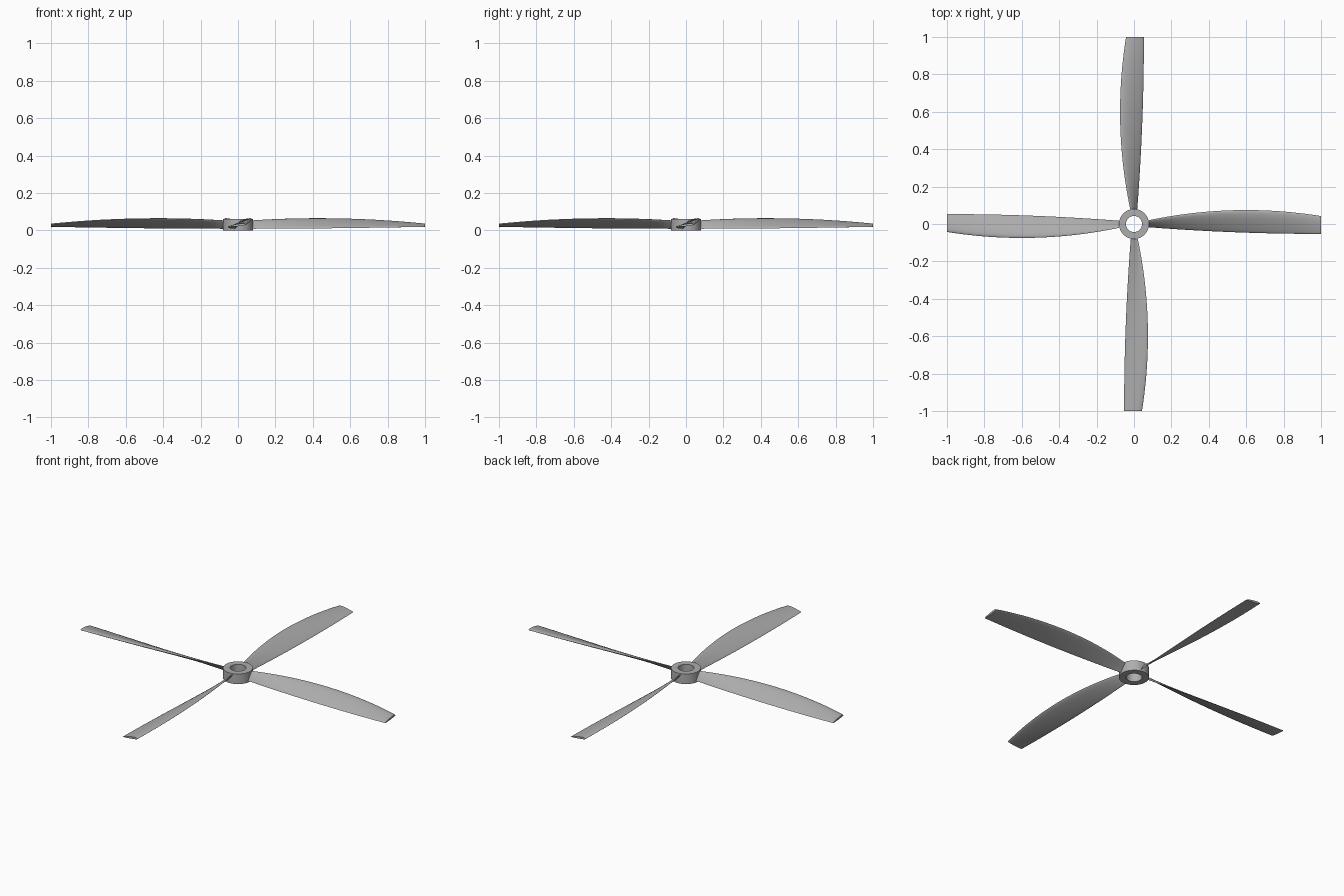
import bpy, bmesh, math
from mathutils import Matrix, Vector

cube = bpy.data.objects.get("Cube")
if cube:
    bpy.data.objects.remove(cube, do_unlink=True)

BLADES, SPAN, AROUND = 4, 32, 10
ROOT, TIP = 0.06, 1.0
HUB_OUT, HUB_IN, HUB_TOP = 0.08, 0.043, 0.06

grey = bpy.data.materials.new("grey metal")
grey.use_nodes = True
colour = (0.42, 0.42, 0.42, 1)
grey.diffuse_color = colour
grey.node_tree.nodes["Principled BSDF"].inputs["Base Color"].default_value = colour


def finish(name, bm):
    bmesh.ops.recalc_face_normals(bm, faces=bm.faces)
    mesh = bpy.data.meshes.new(name)
    bm.to_mesh(mesh)
    bm.free()
    mesh.materials.append(grey)
    obj = bpy.data.objects.new(name, mesh)
    bpy.context.collection.objects.link(obj)
    bpy.ops.object.select_all(action="DESELECT")
    obj.select_set(True)
    bpy.context.view_layer.objects.active = obj
    bpy.ops.object.shade_smooth_by_angle(angle=math.radians(35))
    return obj


def section(r):
    """Closed aerofoil outline at radius r: high leading edge, low trailing edge."""
    lead = Vector((r, 0.0745 - 0.2 * (r - 0.6) ** 2, 0.063 - 0.088 * (r - 0.4) ** 2))
    trail = Vector((r, -0.053 + 0.042 * (1 - r) ** 2, 0.009 + 0.011 * r * r))
    chord = lead - trail
    up = Vector((0, -chord.z, chord.y))
    points = []
    for i in range(2 * AROUND):
        a = math.pi * i / AROUND
        u = (1 - math.cos(a)) / 2
        thick = math.sin(a) * (0.10 if i < AROUND else 0.045)
        # fuller toward the leading edge, thin at the trailing edge
        points.append(trail + chord * u + up * thick * (0.55 + 0.6 * u))
    return points


# Blades: lofted twisted aerofoils
for b in range(BLADES):
    bm = bmesh.new()
    rings = [[bm.verts.new(p) for p in section(ROOT + (TIP - ROOT) * s / SPAN)]
             for s in range(SPAN + 1)]
    for r0, r1 in zip(rings, rings[1:]):
        for i in range(len(r0)):
            j = (i + 1) % len(r0)
            bm.faces.new((r0[i], r0[j], r1[j], r1[i]))
    bm.faces.new(rings[0])
    bm.faces.new(rings[-1])
    bmesh.ops.transform(bm, verts=bm.verts,
                        matrix=Matrix.Rotation(b * math.tau / BLADES, 4, "Z"))
    finish(f"blade_{b + 1}", bm)

# Hub: thick ring spun from a rectangular profile
bm = bmesh.new()
profile = [(HUB_IN, 0), (HUB_OUT, 0), (HUB_OUT, HUB_TOP), (HUB_IN, HUB_TOP)]
verts = [bm.verts.new((x, 0, z)) for x, z in profile]
edges = [bm.edges.new((verts[i], verts[(i + 1) % 4])) for i in range(4)]
bmesh.ops.spin(bm, geom=verts + edges, cent=(0, 0, 0), axis=(0, 0, 1),
               angle=math.tau, steps=48, use_merge=True)
bmesh.ops.remove_doubles(bm, verts=bm.verts, dist=0.0001)
finish("hub", bm)
